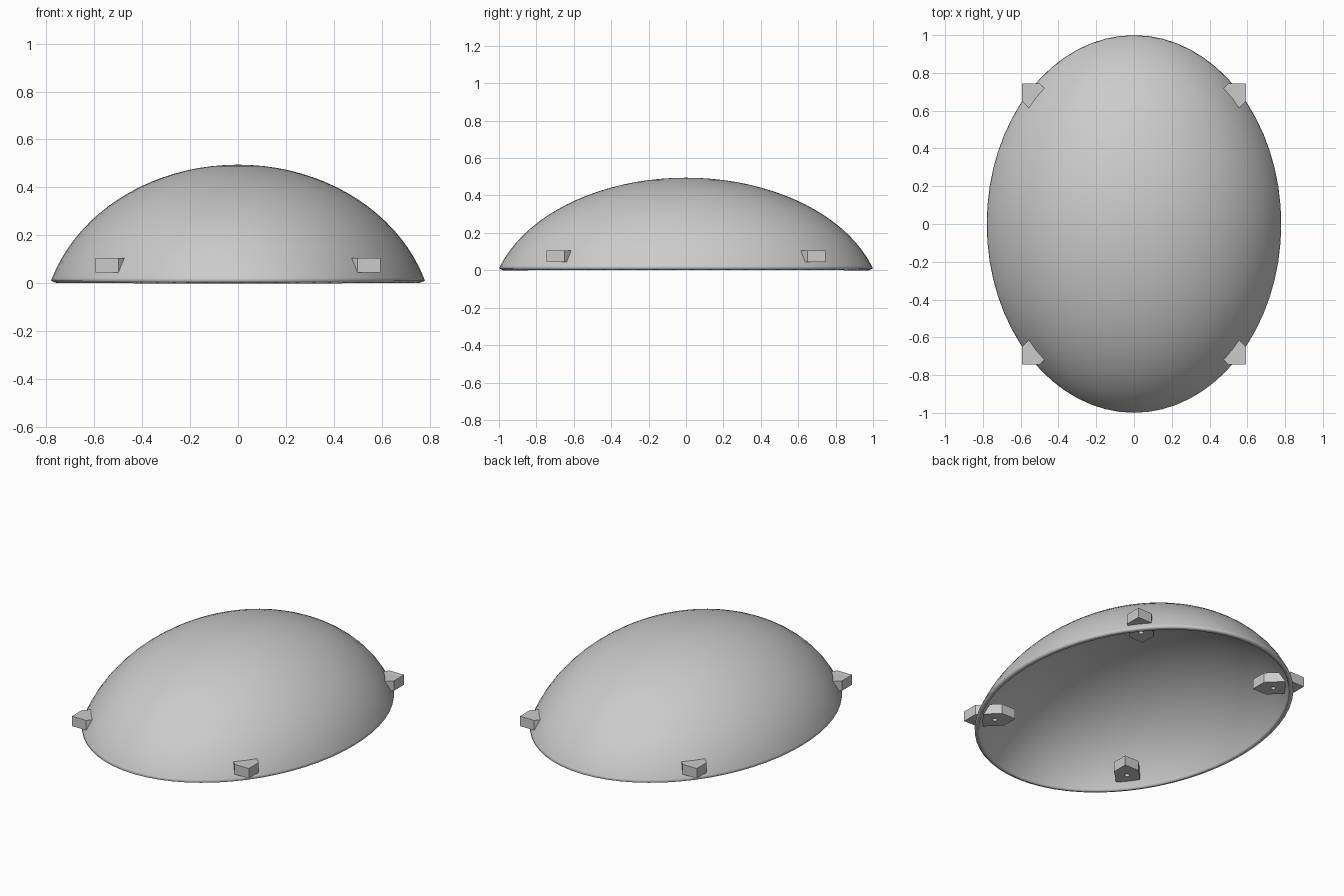
import bpy, bmesh
from mathutils import Matrix, Vector

cube = bpy.data.objects.get("Cube")
if cube:
    bpy.data.objects.remove(cube, do_unlink=True)

grey = bpy.data.materials.new("light grey")
grey.use_nodes = True
GREY = (0.6, 0.6, 0.6, 1)
grey.diffuse_color = GREY
grey.node_tree.nodes["Principled BSDF"].inputs["Base Color"].default_value = GREY


def add_object(name, bm):
    bmesh.ops.recalc_face_normals(bm, faces=bm.faces)
    mesh = bpy.data.meshes.new(name)
    bm.to_mesh(mesh)
    bm.free()
    mesh.materials.append(grey)
    obj = bpy.data.objects.new(name, mesh)
    bpy.context.collection.objects.link(obj)
    return obj


# Dome: the upper part of an ellipsoid, thickened inwards to an open shell
CENTRE_Z, RISE, RIM_Z = -0.2, 0.695, 0.01
spread = (1 - ((RIM_Z - CENTRE_Z) / RISE) ** 2) ** 0.5
bm = bmesh.new()
bmesh.ops.create_uvsphere(bm, u_segments=64, v_segments=48, radius=1)
bmesh.ops.transform(bm, verts=bm.verts, matrix=Matrix.Translation((0, 0, CENTRE_Z))
                    @ Matrix.Diagonal((0.78 / spread, 1 / spread, RISE, 1)))
bmesh.ops.bisect_plane(bm, geom=bm.verts[:] + bm.edges[:] + bm.faces[:],
                       plane_co=(0, 0, RIM_Z), plane_no=(0, 0, 1), clear_inner=True)
dome = add_object("dome_shell", bm)
shell = dome.modifiers.new("thickness", 'SOLIDIFY')
shell.thickness = 0.025
shell.offset = -1
bpy.context.view_layer.objects.active = dome
dome.select_set(True)
bpy.ops.object.shade_smooth_by_angle(angle=0.6)

# Mounting tabs: blocks with two clipped corners and a screw hole, through the dome wall
LOW, HIGH = 0.045, 0.105
INNER, OUTER, CLIP = Vector((0.395, 0.546)), Vector((0.594, 0.745)), 0.095
OUTLINE = [INNER, (INNER.x + CLIP, INNER.y), (OUTER.x, OUTER.y - CLIP),
           OUTER, (OUTER.x - CLIP, OUTER.y), (INNER.x, INNER.y + CLIP)]


def add_tab(name, sx, sy):
    bm = bmesh.new()
    face = bm.faces.new([bm.verts.new((sx * x, sy * y, LOW)) for x, y in OUTLINE])
    top = bmesh.ops.extrude_face_region(bm, geom=[face])["geom"]
    bmesh.ops.translate(bm, vec=(0, 0, HIGH - LOW),
                        verts=[v for v in top if isinstance(v, bmesh.types.BMVert)])
    tab = add_object(name, bm)

    bm = bmesh.new()
    bmesh.ops.create_cone(bm, cap_ends=True, segments=16, radius1=0.014, radius2=0.014,
                          depth=0.2, matrix=Matrix.Translation((sx * 0.475, sy * 0.626, LOW)))
    cutter = add_object(name + "_hole_cutter", bm)
    cutter.hide_render = True
    cutter.hide_set(True)
    hole = tab.modifiers.new("screw hole", 'BOOLEAN')
    hole.operation = 'DIFFERENCE'
    hole.object = cutter


for side, sx in (("left", 1), ("right", -1)):
    for end, sy in (("front", -1), ("back", 1)):
        add_tab(f"{end}_{side}_tab", sx, sy)
